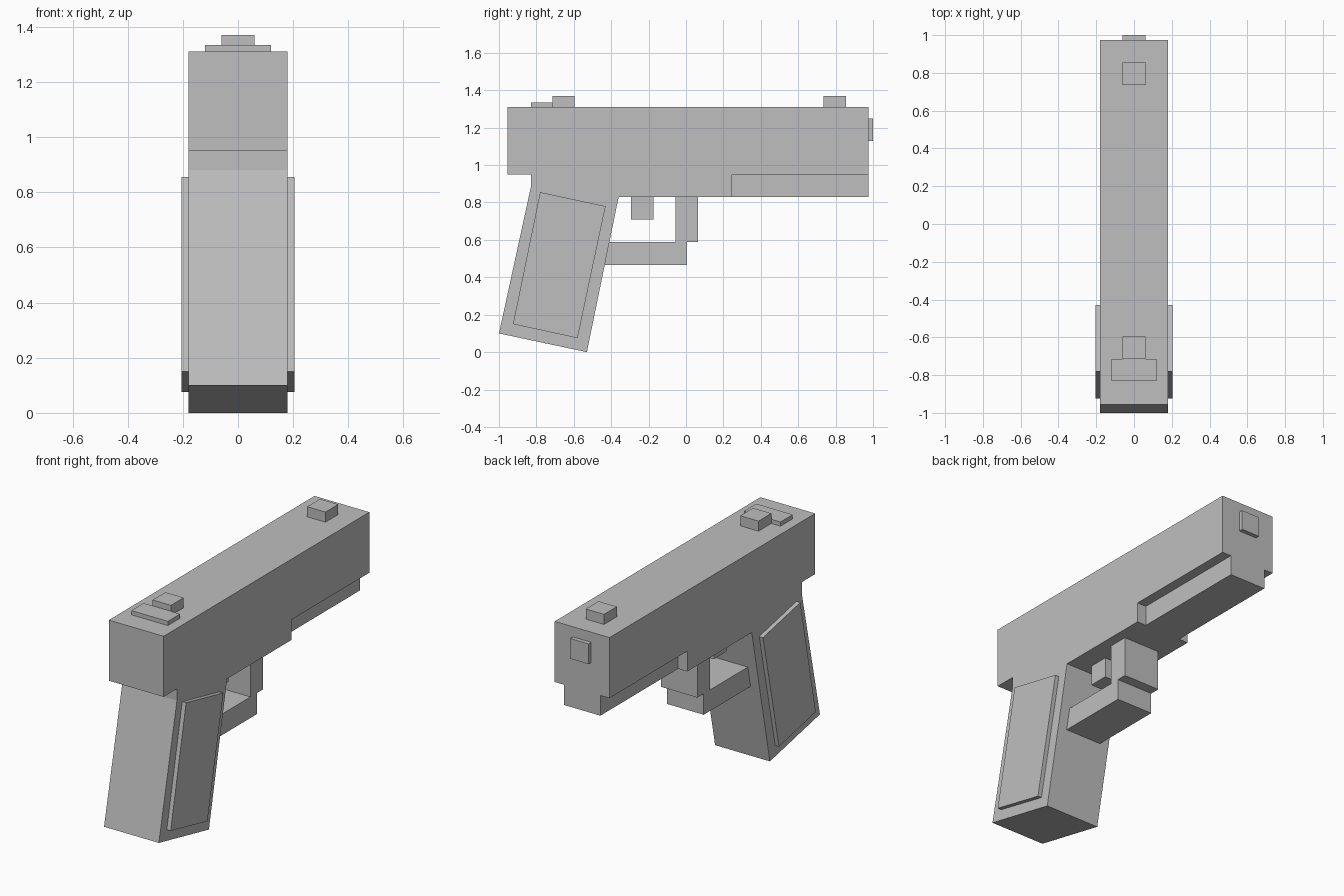
import bpy
import bmesh

if "Cube" in bpy.data.objects:
    bpy.data.objects.remove(bpy.data.objects["Cube"], do_unlink=True)

# Single flat colour
GREY = (0.52, 0.52, 0.52, 1.0)
grey = bpy.data.materials.new("plain grey")
grey.use_nodes = True
grey.diffuse_color = GREY
grey.node_tree.nodes["Principled BSDF"].inputs["Base Color"].default_value = GREY


def side_profile(name, outline, half_width, centre=0.0):
    """Extrude a (y, z) outline along x."""
    bm = bmesh.new()
    face = bm.faces.new([bm.verts.new((centre - half_width, y, z)) for y, z in outline])
    grown = bmesh.ops.extrude_face_region(bm, geom=[face])["geom"]
    verts = [v for v in grown if isinstance(v, bmesh.types.BMVert)]
    bmesh.ops.translate(bm, verts=verts, vec=(2 * half_width, 0, 0))
    bmesh.ops.recalc_face_normals(bm, faces=bm.faces)
    mesh = bpy.data.meshes.new(name)
    bm.to_mesh(mesh)
    bm.free()
    mesh.materials.append(grey)
    obj = bpy.data.objects.new(name, mesh)
    bpy.context.collection.objects.link(obj)
    return obj


def block(name, y0, y1, z0, z1, half_width):
    return side_profile(name, [(y0, z0), (y1, z0), (y1, z1), (y0, z1)], half_width)


WIDE, MID, SLIM = 0.18, 0.12, 0.06

# Slide, frame and raked grip share one flush silhouette
side_profile("body", [
    (-0.955, 1.31), (0.975, 1.31), (0.975, 0.95), (0.245, 0.95), (0.245, 0.83),
    (-0.36, 0.83), (-0.53, 0.0), (-1.0, 0.10), (-0.83, 0.88), (-0.83, 0.95),
    (-0.955, 0.95)], WIDE)

# Narrower rail under the muzzle end
block("under_rail", 0.245, 0.975, 0.83, 0.95, MID)

# Raised grip panels on both sides
for side, sign in (("left", 1), ("right", -1)):
    side_profile(side + "_grip_panel", [
        (-0.78, 0.855), (-0.43, 0.78), (-0.58, 0.075), (-0.925, 0.15)],
        0.0125, sign * (WIDE + 0.0125))

# Trigger and guard
block("trigger", -0.295, -0.175, 0.71, 0.83, SLIM)
block("guard_post", -0.055, 0.065, 0.59, 0.83, MID)
block("guard_bar", -0.46, 0.005, 0.465, 0.59, MID)

# Sights and muzzle
block("front_sight", 0.735, 0.855, 1.31, 1.37, SLIM)
block("rear_sight_base", -0.83, -0.715, 1.31, 1.335, MID)
block("rear_sight", -0.715, -0.595, 1.31, 1.37, SLIM)
block("muzzle", 0.975, 1.0, 1.13, 1.25, SLIM)
